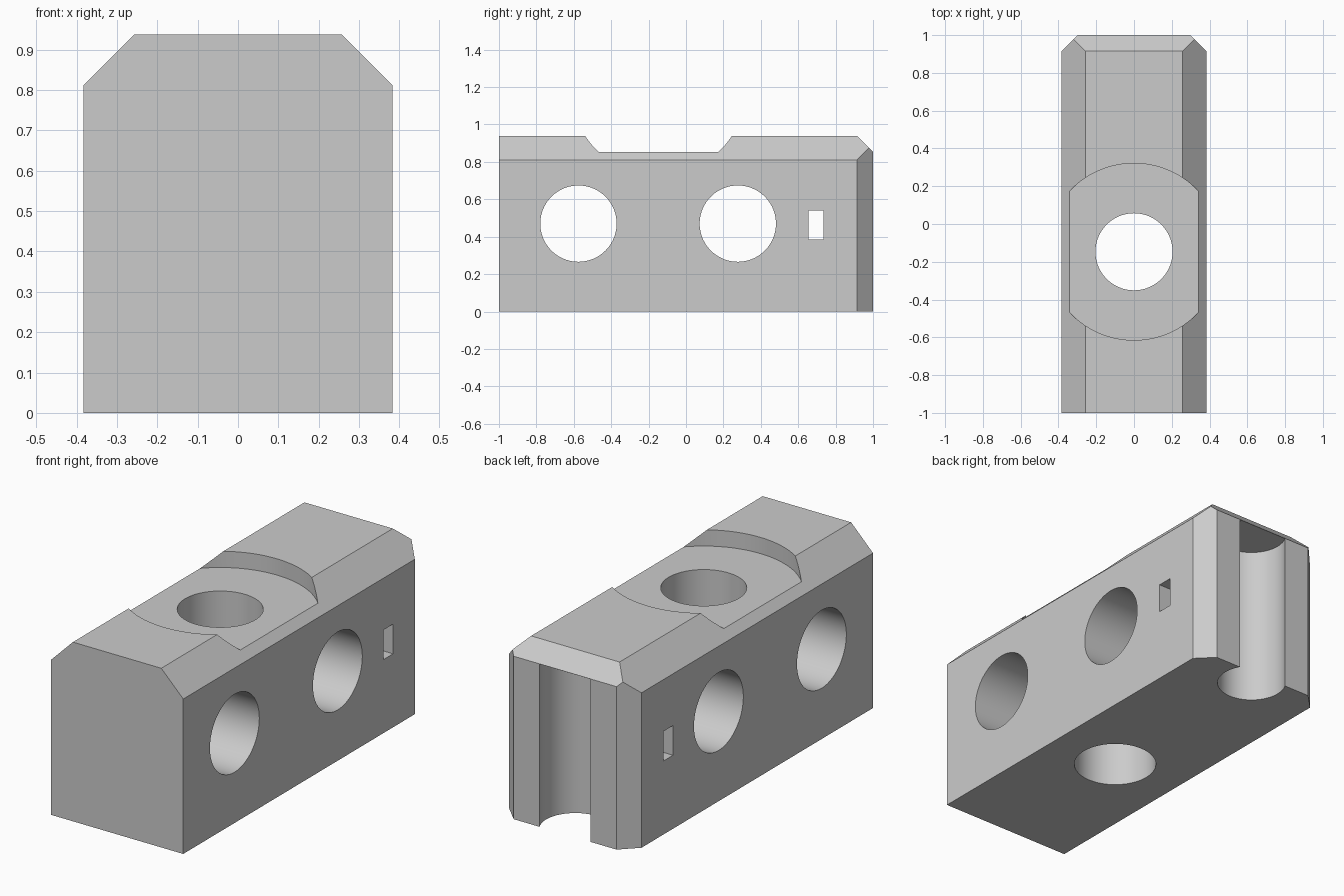
import bpy
import bmesh
import math
from mathutils import Matrix

default = bpy.data.objects.get("Cube")
if default:
    bpy.data.objects.remove(default, do_unlink=True)

W, L, H = 0.383, 1.0, 0.938      # half width, half length, height
TOP_C, END_C = 0.127, 0.085      # long top chamfers, back end chamfers
FLOOR = H - END_C                # height of the recess floor

grey = bpy.data.materials.new("plain_grey")
grey.use_nodes = True
grey.diffuse_color = (0.6, 0.6, 0.6, 1)
grey.node_tree.nodes["Principled BSDF"].inputs["Base Color"].default_value = (0.6, 0.6, 0.6, 1)


def make_object(name, bm):
    bmesh.ops.recalc_face_normals(bm, faces=bm.faces)
    mesh = bpy.data.meshes.new(name)
    bm.to_mesh(mesh)
    bm.free()
    mesh.materials.append(grey)
    obj = bpy.data.objects.new(name, mesh)
    bpy.context.collection.objects.link(obj)
    return obj


def box(name, lo, hi):
    bm = bmesh.new()
    size = [b - a for a, b in zip(lo, hi)]
    mid = [(a + b) / 2 for a, b in zip(lo, hi)]
    bmesh.ops.create_cube(bm, size=1, matrix=Matrix.Translation(mid) @ Matrix.Diagonal((*size, 1)))
    return make_object(name, bm)


def cylinder(name, centre, radius, depth, sideways=False):
    bm = bmesh.new()
    turn = Matrix.Rotation(math.pi / 2 if sideways else 0, 4, 'Y')
    bmesh.ops.create_cone(bm, cap_ends=True, segments=96, radius1=radius, radius2=radius,
                          depth=depth, matrix=Matrix.Translation(centre) @ turn)
    return make_object(name, bm)


def chamfer(bm, point, normal):
    geom = bm.verts[:] + bm.edges[:] + bm.faces[:]
    bmesh.ops.bisect_plane(bm, geom=geom, plane_co=point, plane_no=normal, clear_outer=True)
    bmesh.ops.holes_fill(bm, edges=[e for e in bm.edges if e.is_boundary])


# Block body with chamfered top and back edges
bm = bmesh.new()
bmesh.ops.create_cube(bm, size=1, matrix=Matrix.Translation((0, 0, H / 2))
                      @ Matrix.Diagonal((2 * W, 2 * L, H, 1)))
for side in (-1, 1):
    chamfer(bm, (side * W, 0, H - TOP_C), (side, 0, 1))
    chamfer(bm, (side * W, L - END_C, 0), (side, 1, 0))
chamfer(bm, (0, L, FLOOR), (0, 1, 1))
block = make_object("block_body", bm)

# Round recess, vertical hole, cross holes, small slot and blind groove at the back
BOLT_Y, HOLE_R = -0.147, 0.204
cutters = [
    cylinder("recess_cutter", (0, BOLT_Y, FLOOR + 0.5), 0.468, 1),
    cylinder("bolt_hole_cutter", (0, BOLT_Y, 0.5), HOLE_R, 2),
    box("slot_cutter", (-1, 0.655, 0.385), (1, 0.735, 0.54)),
    cylinder("groove_cutter", (0, L - END_C, FLOOR - 0.501), 0.17, 1),
]
for y in (-0.575, 0.277):
    cutters.append(cylinder("cross_hole_cutter", (0, y, 0.47), HOLE_R, 2, sideways=True))

bpy.context.view_layer.objects.active = block
for cutter in cutters:
    cutter.hide_render = True
    mod = block.modifiers.new(cutter.name, 'BOOLEAN')
    mod.operation = 'DIFFERENCE'
    mod.solver = 'EXACT'
    mod.object = cutter
    bpy.ops.object.modifier_apply(modifier=mod.name)
    bpy.data.objects.remove(cutter, do_unlink=True)

# Smooth bores with crisp edges
bpy.ops.object.select_all(action='DESELECT')
block.select_set(True)
bpy.context.view_layer.objects.active = block
bpy.ops.object.shade_smooth_by_angle(angle=math.radians(25))
